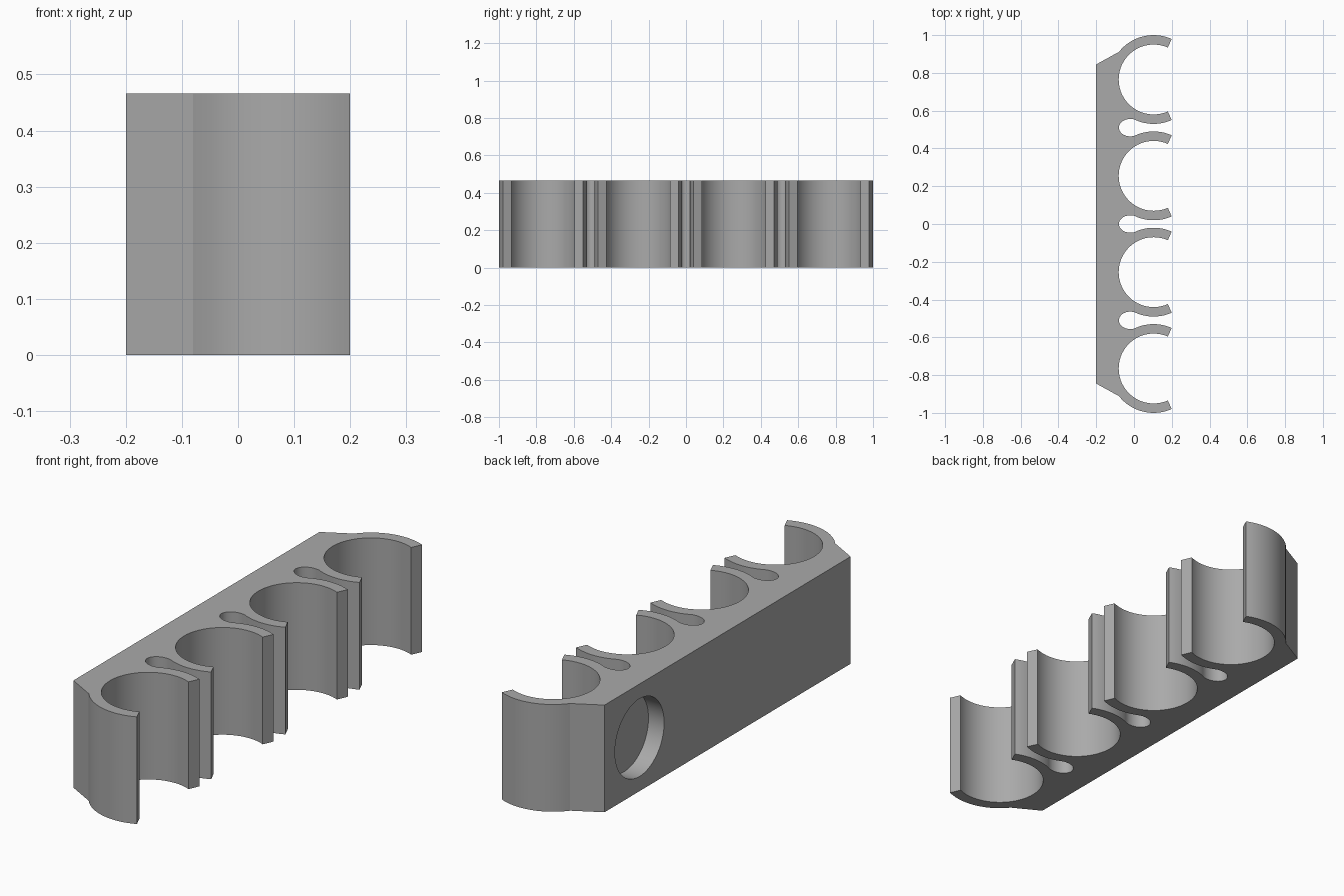
import bpy, bmesh, math

if "Cube" in bpy.data.objects:
    bpy.data.objects.remove(bpy.data.objects["Cube"])

HEIGHT = 0.466
CX, R_IN, R_OUT = 0.104, 0.185, 0.235      # clip ring centre x and radii
CENTRES = [-0.765, -0.255, 0.255, 0.765]
MOUTH = 66                                 # half angle of each clip opening
BACK, BACK_Y = -0.2, 0.845

grey = bpy.data.materials.new("plain grey")
grey.diffuse_color = (0.4, 0.4, 0.4, 1)
grey.use_nodes = True
grey.node_tree.nodes["Principled BSDF"].inputs["Base Color"].default_value = grey.diffuse_color


def arc(cx, cy, rx, ry, a0, a1, n):
    pts = []
    for i in range(n + 1):
        a = math.radians(a0 + (a1 - a0) * i / n)
        pts.append((cx + rx * math.cos(a), cy + ry * math.sin(a)))
    return pts


# Plan outline: flat back, four open rings, rounded slots between them
outline = [(BACK, -BACK_Y)]
for i, cy in enumerate(CENTRES):
    first, last = i == 0, i == len(CENTRES) - 1
    start = 218.4 if first else 243.8
    end = 141.6 if last else 116.2
    outline += arc(CX, cy, R_OUT, R_OUT, start, 360 - MOUTH, 14)
    outline += arc(CX, cy, R_IN, R_IN, -MOUTH, MOUTH - 360, 48)
    outline += arc(CX, cy, R_OUT, R_OUT, MOUTH, end, 14)
    if not last:
        mid = (cy + CENTRES[i + 1]) / 2
        outline += arc(-0.02, mid, 0.06, 0.046, -73, -287, 20)[1:-1]
outline.append((BACK, BACK_Y))

# Extrude the outline into the clip rail
bm = bmesh.new()
face = bm.faces.new([bm.verts.new((x, y, 0)) for x, y in outline])
top = bmesh.ops.extrude_face_region(bm, geom=[face])["geom"]
bmesh.ops.translate(bm, vec=(0, 0, HEIGHT),
                    verts=[v for v in top if isinstance(v, bmesh.types.BMVert)])
bmesh.ops.recalc_face_normals(bm, faces=bm.faces)
mesh = bpy.data.meshes.new("clip_rail")
bm.to_mesh(mesh)
bm.free()
rail = bpy.data.objects.new("clip_rail", mesh)
bpy.context.collection.objects.link(rail)
mesh.materials.append(grey)

# Round blind recess in the back face, near one end
DEPTH = 0.075
bpy.ops.mesh.primitive_cylinder_add(vertices=64, radius=0.169, depth=2 * DEPTH,
                                    location=(BACK, 0.605, HEIGHT / 2),
                                    rotation=(0, math.pi / 2, 0))
cutter = bpy.context.object
cutter.name = "recess_cutter"
cutter.data.materials.append(grey)
cutter.hide_render = True
cutter.hide_set(True)

cut = rail.modifiers.new("recess", 'BOOLEAN')
cut.operation = 'DIFFERENCE'
cut.solver = 'EXACT'
cut.object = cutter

# Apply the cut, then smooth the curved walls
bpy.context.view_layer.update()
cut_mesh = bpy.data.meshes.new_from_object(
    rail.evaluated_get(bpy.context.evaluated_depsgraph_get()))
rail.modifiers.clear()
rail.data = cut_mesh
bpy.data.objects.remove(cutter)
bpy.ops.object.select_all(action='DESELECT')
bpy.context.view_layer.objects.active = rail
rail.select_set(True)
bpy.ops.object.shade_smooth_by_angle(angle=math.radians(20))
